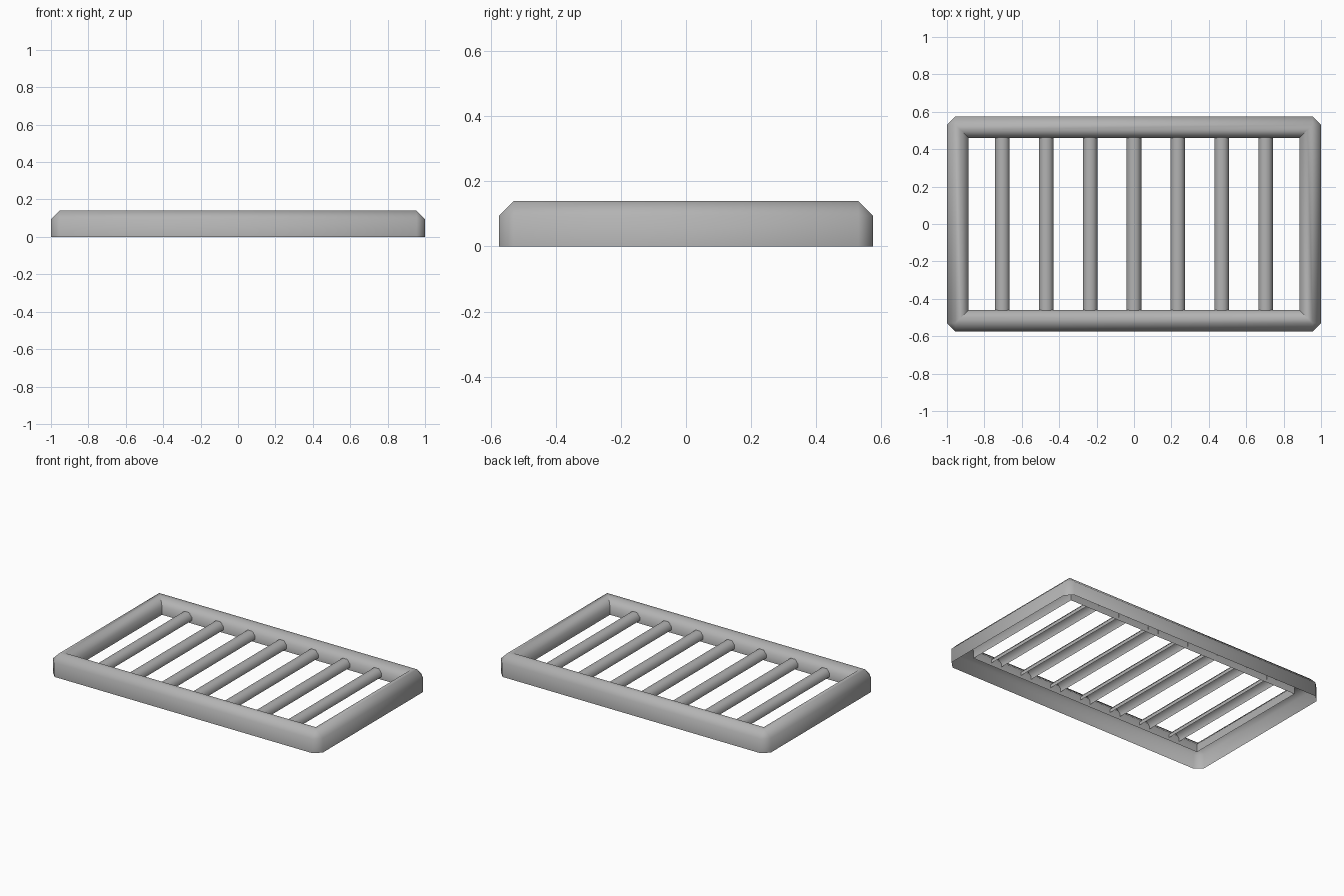
import bpy, bmesh, math

if "Cube" in bpy.data.objects:
    bpy.data.objects.remove(bpy.data.objects["Cube"])

grey = bpy.data.materials.new("grey_metal")
grey.diffuse_color = (0.45, 0.45, 0.45, 1)
grey.use_nodes = True
grey.node_tree.nodes["Principled BSDF"].inputs["Base Color"].default_value = grey.diffuse_color


def finish(name, bm):
    bmesh.ops.remove_doubles(bm, verts=bm.verts, dist=0.0005)
    mesh = bpy.data.meshes.new(name)
    bm.to_mesh(mesh)
    bm.free()
    mesh.materials.append(grey)
    ob = bpy.data.objects.new(name, mesh)
    bpy.context.collection.objects.link(ob)
    bpy.ops.object.select_all(action='DESELECT')
    ob.select_set(True)
    bpy.context.view_layer.objects.active = ob
    bpy.ops.object.shade_smooth_by_angle(angle=math.radians(60))


# Frame: an open-bottomed channel swept around a rectangle, (inset, height, corner cut)
C = 0.045
profile = [(0, 0, C), (0, 0.14 - C, C), (C, 0.14, 0), (0.072, 0.14, 0),
           (0.115, 0.095, 0), (0.115, 0.04, 0)]
bm = bmesh.new()
rings = []
for inset, z, cut in profile:
    x, y = 1.0 - inset, 0.575 - inset
    pts = [(x, -y + cut), (x, y - cut), (x - cut, y), (-x + cut, y),
           (-x, y - cut), (-x, -y + cut), (-x + cut, -y), (x - cut, -y)]
    rings.append([bm.verts.new((px, py, z)) for px, py in pts])
for low, high in zip(rings, rings[1:]):
    for i in range(8):
        j = (i + 1) % 8
        bm.faces.new((low[i], low[j], high[j], high[i]))
bmesh.ops.remove_doubles(bm, verts=bm.verts, dist=0.0005)
finish("frame", bm)

# Slats: seven open-bottomed bars with chamfered tops
section = [(0.039, 0.06), (0.039, 0.082), (0.017, 0.107),
           (-0.017, 0.107), (-0.039, 0.082), (-0.039, 0.06)]
for n in range(7):
    cx = (n - 3) * 0.2345
    bm = bmesh.new()
    front, back = ([bm.verts.new((cx + x, y, z)) for x, z in section]
                   for y in (-0.462, 0.462))
    for i in range(5):
        bm.faces.new((front[i], back[i], back[i + 1], front[i + 1]))
    finish(f"slat_{n + 1}", bm)
